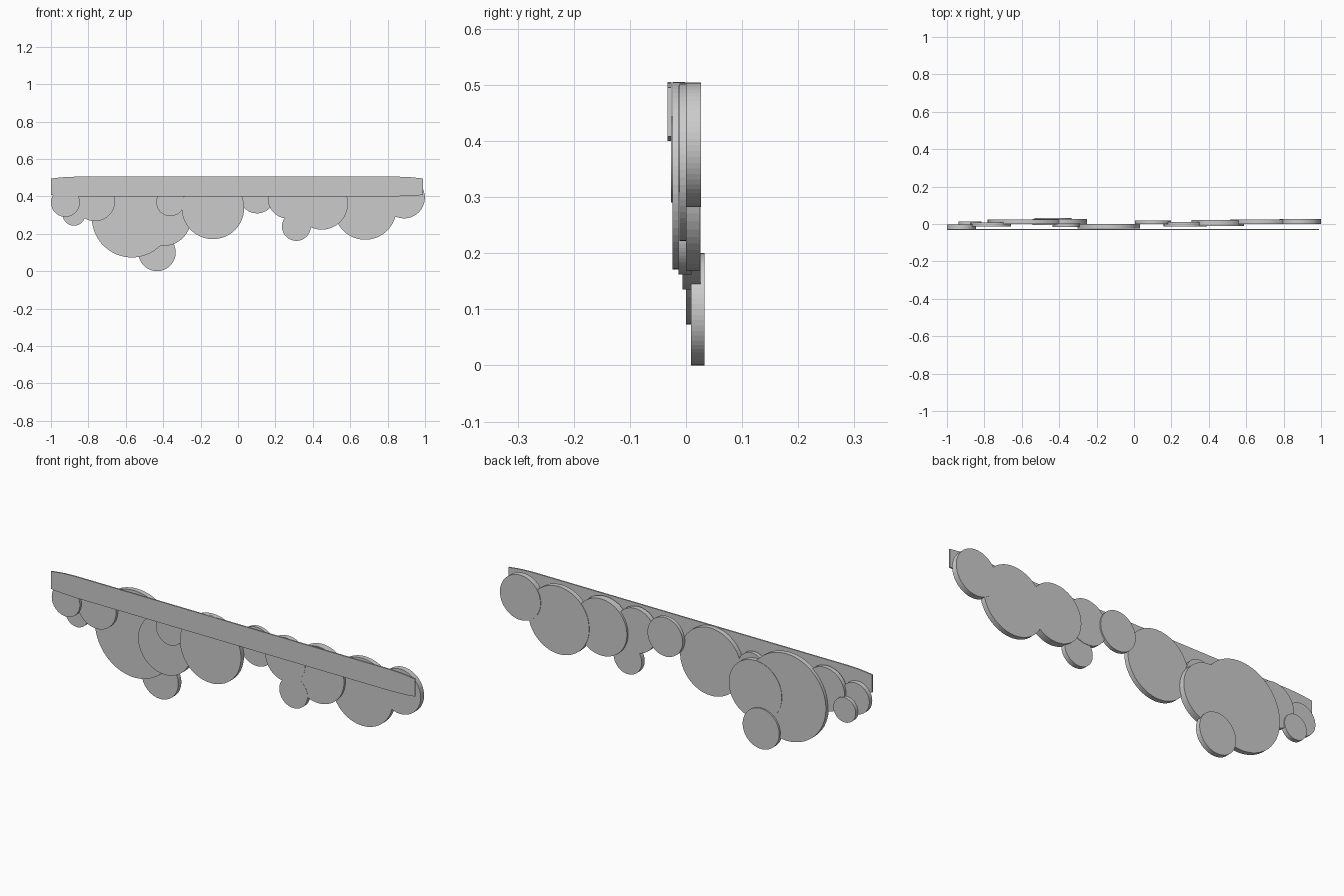
import bpy, bmesh, math


def prism(name, outline, y0, y1):
    """Extrude an x-z outline from y0 (front) to y1 (back)."""
    bm = bmesh.new()
    face = bm.faces.new([bm.verts.new((x, y0, z)) for x, z in outline])
    ext = bmesh.ops.extrude_face_region(bm, geom=[face])
    verts = [v for v in ext["geom"] if isinstance(v, bmesh.types.BMVert)]
    bmesh.ops.translate(bm, verts=verts, vec=(0, y1 - y0, 0))
    bmesh.ops.recalc_face_normals(bm, faces=bm.faces)
    mesh = bpy.data.meshes.new(name)
    bm.to_mesh(mesh)
    bm.free()
    obj = bpy.data.objects.new(name, mesh)
    bpy.context.collection.objects.link(obj)
    return obj


def disc(name, x, z, r, y0, y1, sides=64):
    ring = [(x + r * math.cos(2 * math.pi * i / sides),
             z + r * math.sin(2 * math.pi * i / sides)) for i in range(sides)]
    return prism(name, ring, y0, y1)


# Overlapping foliage discs: centre x, centre z, radius, front y, back y
DISCS = [
    (-0.923, 0.367, 0.077, -0.027, -0.004),
    (-0.877, 0.304, 0.061, -0.008, 0.014),
    (-0.765, 0.375, 0.108, -0.014, 0.008),
    (-0.567, 0.288, 0.215, 0.000, 0.024),
    (-0.397, 0.280, 0.145, -0.006, 0.026),
    (-0.433, 0.100, 0.100, 0.009, 0.033),
    (-0.362, 0.369, 0.075, -0.017, 0.002),
    (-0.134, 0.338, 0.167, -0.024, -0.001),
    (0.102, 0.405, 0.096, 0.000, 0.018),
    (0.268, 0.390, 0.109, -0.013, 0.012),
    (0.312, 0.239, 0.077, -0.013, 0.010),
    (0.448, 0.362, 0.140, -0.012, 0.022),
    (0.680, 0.335, 0.167, 0.000, 0.024),
    (0.888, 0.393, 0.111, 0.000, 0.027),
]
for i, d in enumerate(DISCS):
    disc(f"leaf_disc_{i + 1:02d}", *d)

# Thin front band with gently eased ends
half = [(0.995, 0.495), (0.96, 0.499), (0.92, 0.503), (0.86, 0.505)]
top = half + [(-x, z) for x, z in reversed(half)]
low = [(-0.995, 0.408), (-0.96, 0.404), (-0.86, 0.400)]
bottom = low + [(-x, z) for x, z in reversed(low)]
band = prism("front_band", [(x - 0.005, z) for x, z in top + bottom], -0.033, -0.026)
